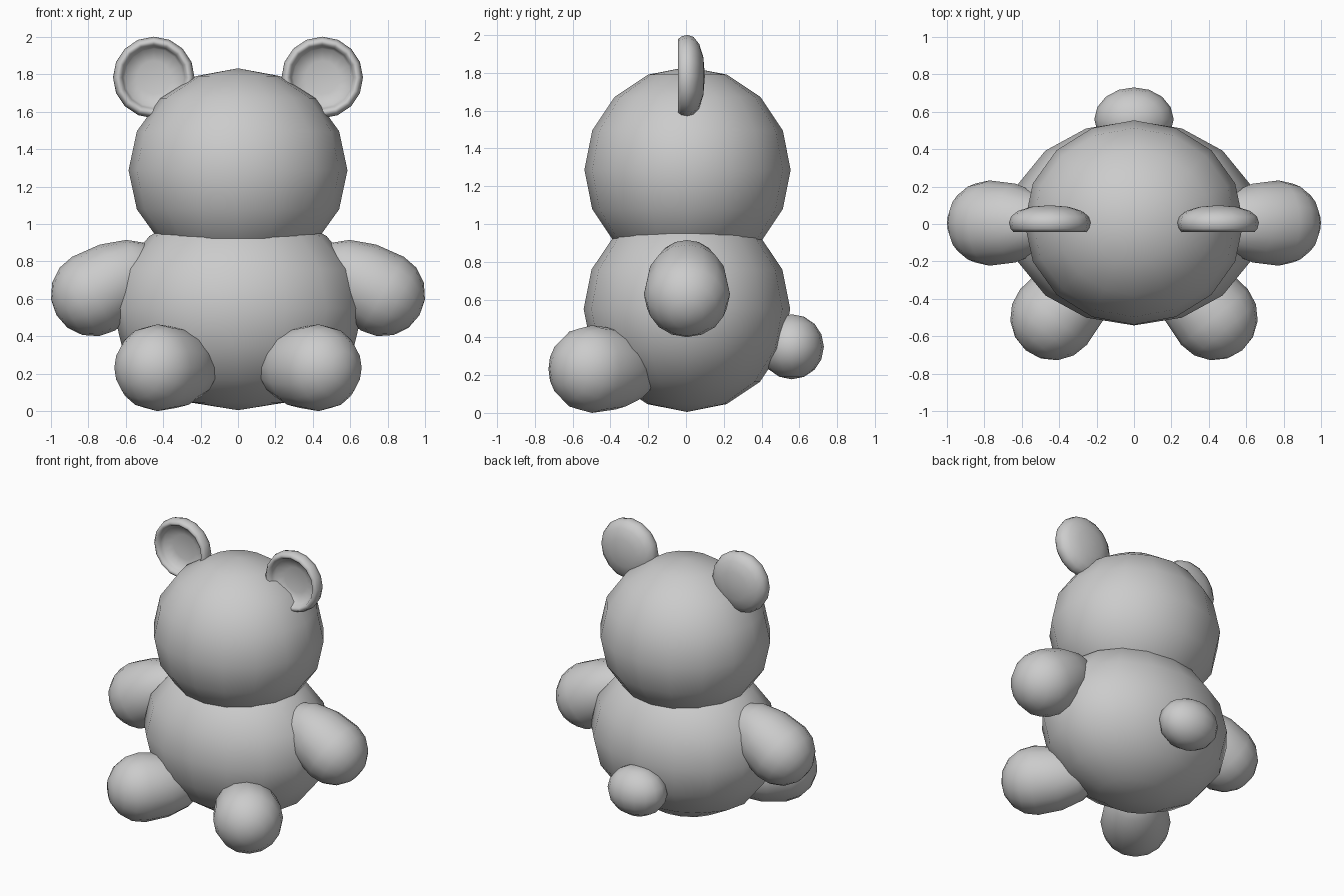
import bpy, bmesh, math
from mathutils import Vector, Matrix

if "Cube" in bpy.data.objects:
    bpy.data.objects.remove(bpy.data.objects["Cube"])


def finish(bm, name):
    bmesh.ops.recalc_face_normals(bm, faces=bm.faces)
    mesh = bpy.data.meshes.new(name)
    bm.to_mesh(mesh)
    bm.free()
    mesh.shade_smooth()
    obj = bpy.data.objects.new(name, mesh)
    bpy.context.collection.objects.link(obj)
    return obj


def ellipsoid(name, center, radii):
    bm = bmesh.new()
    bmesh.ops.create_uvsphere(
        bm, u_segments=16, v_segments=8, radius=1,
        matrix=Matrix.LocRotScale(Vector(center), None, Vector(radii)))
    return finish(bm, name)


def egg(name, center, radius, length, direction):
    """Sphere whose inner half is stretched along direction."""
    bm = bmesh.new()
    bmesh.ops.create_uvsphere(bm, u_segments=16, v_segments=8, radius=radius)
    for v in bm.verts:
        if v.co.z > 0:
            v.co.z *= length / radius
    rot = Vector(direction).to_track_quat('Z', 'Y').to_matrix().to_4x4()
    bm.transform(Matrix.Translation(center) @ rot)
    return finish(bm, name)


def ear(name, center):
    """Cupped disc: (radius, y) profile spun around the y axis."""
    profile = [(0, .10), (.10, .092), (.17, .07), (.207, .04), (.218, .008),
               (.21, -.025), (.195, -.042), (.178, -.036), (.167, -.012),
               (.155, .012), (.09, .028), (0, .032)]
    bm = bmesh.new()
    verts = [bm.verts.new((r, y, 0)) for r, y in profile]
    edges = [bm.edges.new(p) for p in zip(verts, verts[1:])]
    bmesh.ops.spin(bm, geom=verts + edges, cent=(0, 0, 0), axis=(0, 1, 0),
                   angle=math.tau, steps=16)
    bmesh.ops.remove_doubles(bm, verts=bm.verts, dist=1e-4)
    bm.transform(Matrix.Translation(center))
    return finish(bm, name)


# Torso, head and tail
ellipsoid("body", (0, .005, .55), (.67, .547, .545))
ellipsoid("head", (0, .008, 1.287), (.585, .546, .545))
ellipsoid("tail", (0, .56, .35), (.212, .17, .172))

# Paired limbs and ears
for side, s in (("left", 1), ("right", -1)):
    egg(side + "_arm", (s * .773, .005, .627), .228, .42, (-s * .866, 0, .5))
    egg(side + "_leg", (s * .43, -.497, .232), .232, .42, (-s * .64, .77, 0))
    ear(side + "_ear", (s * .45, 0, 1.783))
